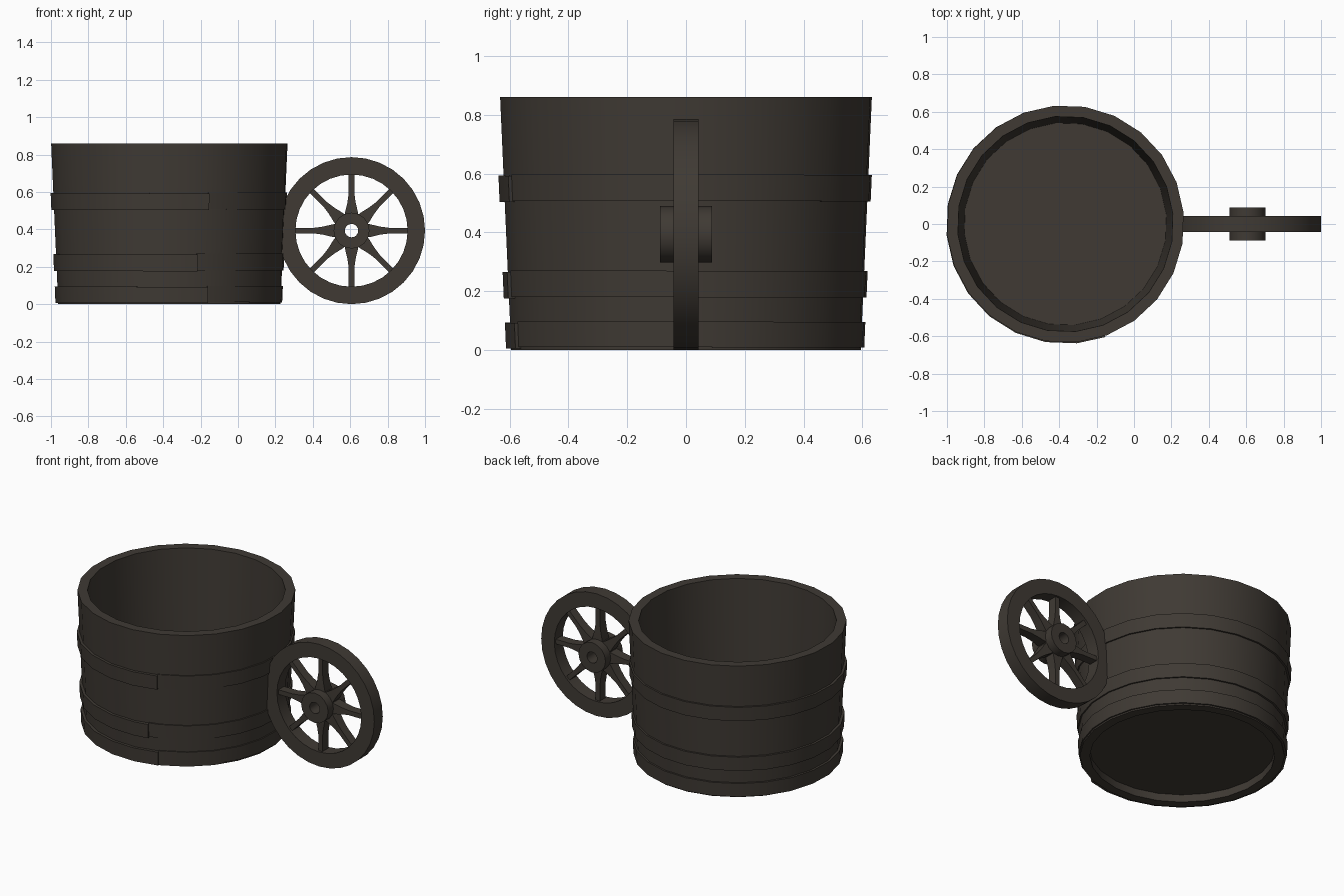
import bpy, bmesh, math
from mathutils import Matrix, Vector

if "Cube" in bpy.data.objects:
    bpy.data.objects.remove(bpy.data.objects["Cube"], do_unlink=True)

wood = bpy.data.materials.new("dark_weathered_wood")
wood.use_nodes = True
COLOUR = (0.05, 0.042, 0.034, 1)
wood.diffuse_color = COLOUR
bsdf = wood.node_tree.nodes["Principled BSDF"]
bsdf.inputs["Base Color"].default_value = COLOUR
bsdf.inputs["Roughness"].default_value = 0.9

TUB_X, TUB_TOP, R_TOP, R_BOTTOM = -0.367, 0.86, 0.635, 0.597
SIDES, TURN = 24, math.radians(5.5)
WHEEL = Matrix.Translation((0.607, 0, 0.393)) @ Matrix.Rotation(math.pi / 2, 4, "X")
TUB = Matrix.Translation((TUB_X, 0, 0))


def tub_radius(z):
    return R_BOTTOM + (R_TOP - R_BOTTOM) * z / TUB_TOP


def finish(name, bm, matrix):
    bmesh.ops.recalc_face_normals(bm, faces=bm.faces)
    bm.transform(matrix)
    mesh = bpy.data.meshes.new(name)
    bm.to_mesh(mesh)
    bm.free()
    mesh.materials.append(wood)
    obj = bpy.data.objects.new(name, mesh)
    bpy.context.collection.objects.link(obj)
    bpy.ops.object.select_all(action="DESELECT")
    obj.select_set(True)
    bpy.context.view_layer.objects.active = obj
    bpy.ops.object.shade_smooth_by_angle(angle=math.radians(30))
    return obj


def sweep(bm, sections, closed):
    """Skin a run of equal closed cross-sections."""
    rings = [[bm.verts.new(p) for p in s] for s in sections]
    pairs = list(zip(rings, rings[1:]))
    if closed:
        pairs.append((rings[-1], rings[0]))
    else:
        bm.faces.new(rings[0])
        bm.faces.new(rings[-1])
    for a, b in pairs:
        for i in range(len(a)):
            j = (i + 1) % len(a)
            bm.faces.new((a[i], a[j], b[j], b[i]))


def around(profile, angle):
    return [(r * math.cos(angle), r * math.sin(angle), z) for r, z in profile]


def lathe(name, profile, sides, matrix, turn=0):
    bm = bmesh.new()
    sweep(bm, [around(profile, turn + math.tau * i / sides) for i in range(sides)], True)
    return finish(name, bm, matrix)


# Tub wall and recessed floor
WALL = 0.058
lathe("tub_wall", [(R_BOTTOM, 0), (R_TOP, TUB_TOP),
                   (R_TOP - WALL, TUB_TOP), (R_BOTTOM - WALL, 0)], SIDES, TUB, TURN)
bm = bmesh.new()
bmesh.ops.create_cone(bm, cap_ends=True, segments=SIDES, radius1=0.55, radius2=0.55,
                      depth=0.03, matrix=Matrix.Rotation(TURN, 4, "Z"))
finish("tub_floor", bm, Matrix.Translation((TUB_X, 0, 0.065)))


# Hoops: strips wound once round the tub, with a lapped end at the front
def hoop(name, low, high, seam_degrees):
    start = math.radians(seam_degrees)
    step = math.tau / SIDES
    corners = [TURN - step * i for i in range(SIDES * 2)]
    inside = [a for a in corners if start - math.tau < a < start - 0.02]
    angles = [start] + inside + [start - math.tau]
    sections = []
    for a in angles:
        t = (start - a) / math.tau
        out = 0.018 - 0.012 * t
        drop = 0.005 * (t - 0.5)
        z0, z1 = low + drop, high + drop
        r0, r1 = tub_radius(z0), tub_radius(z1)
        sections.append(around([(r0 - 0.012, z0), (r0 + out, z0),
                                (r1 + out, z1), (r1 - 0.012, z1)], a))
    bm = bmesh.new()
    sweep(bm, sections, False)
    finish(name, bm, TUB)


hoop("upper_hoop", 0.505, 0.595, -70.5)
hoop("middle_hoop", 0.178, 0.268, -76)
hoop("lower_hoop", 0.008, 0.095, -70.5)

# Wheel rim and hollow hub
lathe("wheel_rim", [(0.393, -0.043), (0.393, 0.043), (0.3, 0.043), (0.3, -0.043)], 32, WHEEL)
lathe("wheel_hub", [(0.096, -0.088), (0.096, 0.088), (0.036, 0.088), (0.036, -0.088)], 16, WHEEL)

# Spokes: straight bars that flare into the hub
bm = bmesh.new()
for i in range(8):
    rot = Matrix.Rotation(math.tau * i / 8, 3, "Z")
    sections = []
    for r, w, d in [(0.07, 0.036, 0.034), (0.1, 0.034, 0.034), (0.15, 0.022, 0.031),
                    (0.2, 0.015, 0.029), (0.32, 0.015, 0.029)]:
        sections.append([rot @ Vector((r, y * w, z * d))
                         for y, z in [(-1, -1), (1, -1), (1, 1), (-1, 1)]])
    sweep(bm, sections, False)
finish("wheel_spokes", bm, WHEEL)
